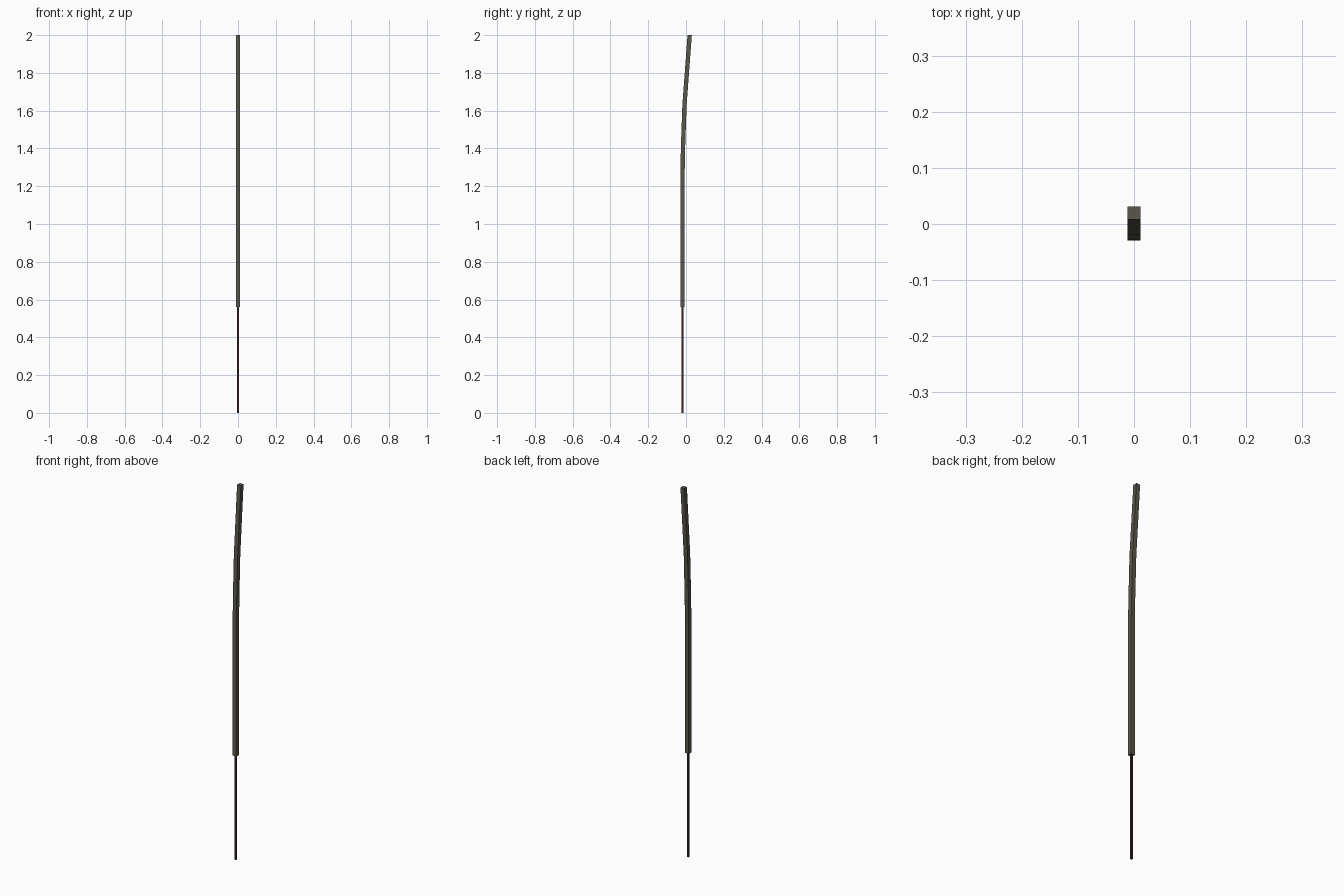
import bpy, bmesh

if "Cube" in bpy.data.objects:
    bpy.data.objects.remove(bpy.data.objects["Cube"])


def material(name, rgb):
    m = bpy.data.materials.new(name)
    m.diffuse_color = (*rgb, 1)
    m.use_nodes = True
    m.node_tree.nodes["Principled BSDF"].inputs["Base Color"].default_value = m.diffuse_color
    return m


def square_rod(name, path, half, mat):
    """Square-section rod swept through (y, z) stations."""
    bm = bmesh.new()
    corners = ((-1, -1), (1, -1), (1, 1), (-1, 1))
    rings = [[bm.verts.new((sx * half, y + sy * half, z)) for sx, sy in corners]
             for y, z in path]
    for a, b in zip(rings, rings[1:]):
        for i in range(4):
            j = (i + 1) % 4
            bm.faces.new((a[i], a[j], b[j], b[i]))
    bm.faces.new(rings[0][::-1])
    bm.faces.new(rings[-1])
    bmesh.ops.recalc_face_normals(bm, faces=bm.faces[:])
    me = bpy.data.meshes.new(name)
    bm.to_mesh(me)
    bm.free()
    me.materials.append(mat)
    ob = bpy.data.objects.new(name, me)
    bpy.context.collection.objects.link(ob)
    return ob


paste = material("olive grey paste", (0.105, 0.096, 0.073))
wood = material("dark red wood", (0.045, 0.02, 0.018))

# thick coated part, leaning back towards the tip
square_rod("incense_coating",
           [(-0.0185, 0.56), (-0.0185, 1.26), (-0.016, 1.40),
            (-0.008, 1.63), (0.0195, 2.0)], 0.0113, paste)

# thin bare handle
square_rod("stick_handle", [(-0.0185, 0.0), (-0.0185, 0.57)], 0.0045, wood)
